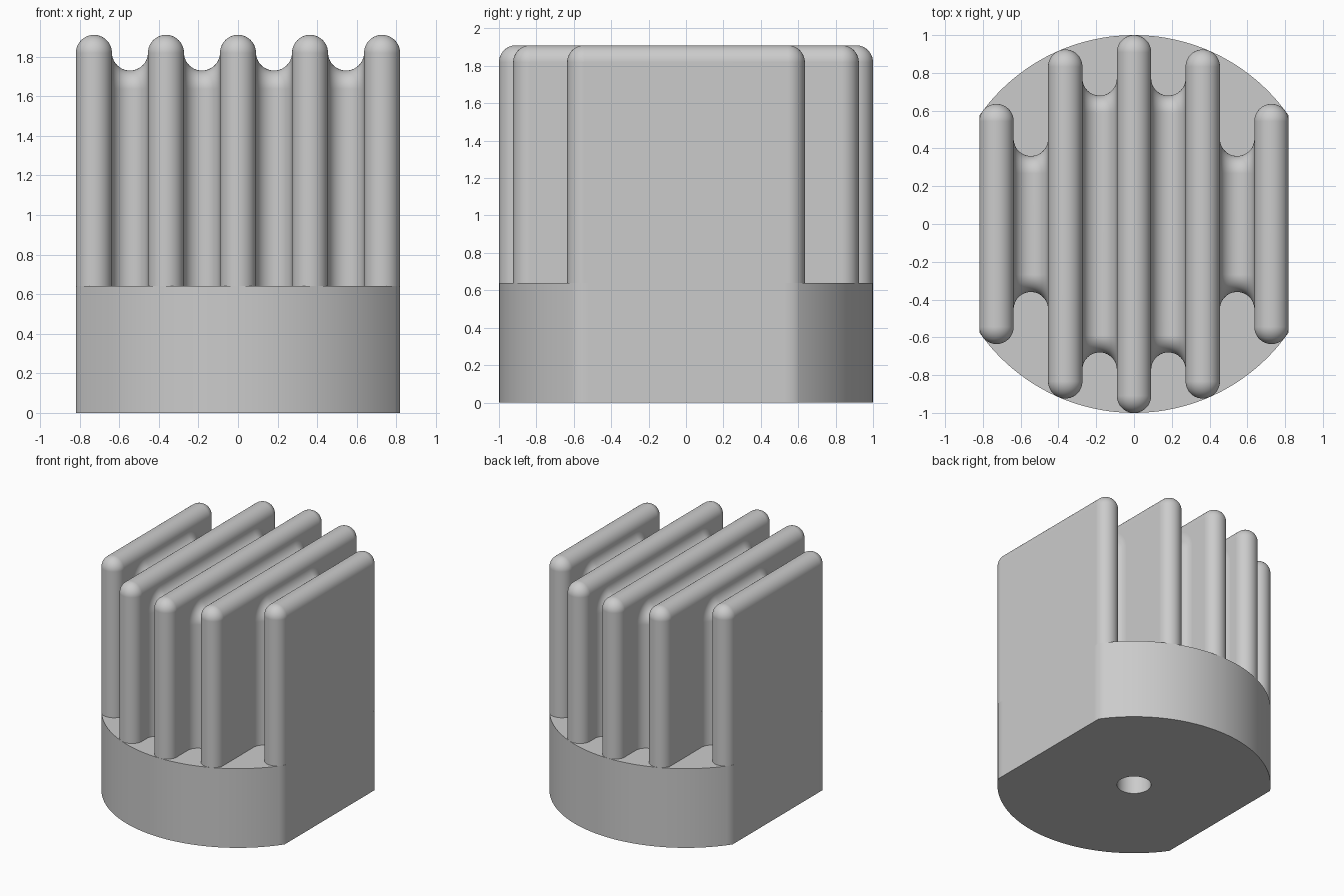
import bpy, bmesh
from math import sin, cos, pi, sqrt, radians

cube = bpy.data.objects.get("Cube")
if cube:
    bpy.data.objects.remove(cube, do_unlink=True)

R = 0.091            # fin half width, also every round and fillet
PITCH = 4 * R        # fin spacing
FLAT = 9 * R         # half width between the two flat sides
BASE_H, FIN_H, WEB_H = 0.64, 1.91, 1.73
HOLE_R, HOLE_H = 0.125, 0.6
STEPS = 16

grey = bpy.data.materials.new("plain grey")
grey.use_nodes = True
grey.diffuse_color = (0.6, 0.6, 0.6, 1)
grey.node_tree.nodes["Principled BSDF"].inputs["Base Color"].default_value = (0.6, 0.6, 0.6, 1)


def skin(name, rings, closed, capped):
    """Join successive rings of points with quads, optionally capping both ends."""
    bm = bmesh.new()
    loops = [[bm.verts.new(p) for p in ring] for ring in rings]
    n = len(loops[0])
    for a, b in zip(loops, loops[1:]):
        for i in range(n if closed else n - 1):
            j = (i + 1) % n
            bm.faces.new((a[i], a[j], b[j], b[i]))
    if capped:
        bm.faces.new(loops[0])
        bm.faces.new(loops[-1])
    bmesh.ops.remove_doubles(bm, verts=bm.verts, dist=1e-5)
    bmesh.ops.recalc_face_normals(bm, faces=bm.faces)
    mesh = bpy.data.meshes.new(name)
    bm.to_mesh(mesh)
    bm.free()
    mesh.materials.append(grey)
    obj = bpy.data.objects.new(name, mesh)
    bpy.context.collection.objects.link(obj)
    bpy.ops.object.select_all(action='DESELECT')
    obj.select_set(True)
    bpy.context.view_layer.objects.active = obj
    bpy.ops.object.shade_smooth_by_angle(angle=radians(40))
    mod = obj.modifiers.new("even shading", 'WEIGHTED_NORMAL')
    mod.keep_sharp = True


def arch(x, half, top, r):
    """Upright outline in the yz plane with two rounded top corners."""
    pts = [(x, half, BASE_H)]
    for side in (1, -1):
        arc = [(x, side * (half - r + r * cos(t)), top - r + r * sin(t))
               for t in (pi / 2 * i / STEPS for i in range(STEPS + 1))]
        pts += arc if side == 1 else arc[::-1]
    return pts + [(x, -half, BASE_H)]


def slab(name, x, half, top, bulge):
    """Slab across x: bulge 1 gives a round-edged fin, -1 a filleted web."""
    rings = []
    for i in range(2 * STEPS + 1):
        a = pi / 2 * (i / STEPS - 1)
        d = bulge * R * (cos(a) - 1)
        rings.append(arch(x + R * sin(a), half + d, top + d, R + d))
    skin(name, rings, False, bulge == 1)


# Base: a disc with two flat sides and a blind hole underneath
def base_ring(z, hole=False):
    ring = []
    for i in range(144):
        a = radians(2.5 * i)
        r = HOLE_R if hole else min(1, FLAT / max(abs(cos(a)), 1e-6))
        ring.append((r * cos(a), r * sin(a), z))
    return ring


skin("base", [base_ring(BASE_H), base_ring(0), base_ring(0, True),
              base_ring(HOLE_H, True)], True, True)

# Fins: each end touches the rim of the base from inside
for k, name in enumerate(("right_outer", "right_inner", "middle", "left_inner", "left_outer")):
    x = (k - 2) * PITCH
    slab(name + "_fin", x, sqrt((1 - R) ** 2 - x * x) + R, FIN_H, 1)

# Webs: lower, shorter fillers between the fins
for side, s in (("left", 1), ("right", -1)):
    slab(side + "_inner_web", s * PITCH / 2, 0.68, WEB_H, -1)
    slab(side + "_outer_web", s * PITCH * 1.5, 0.36, WEB_H, -1)
